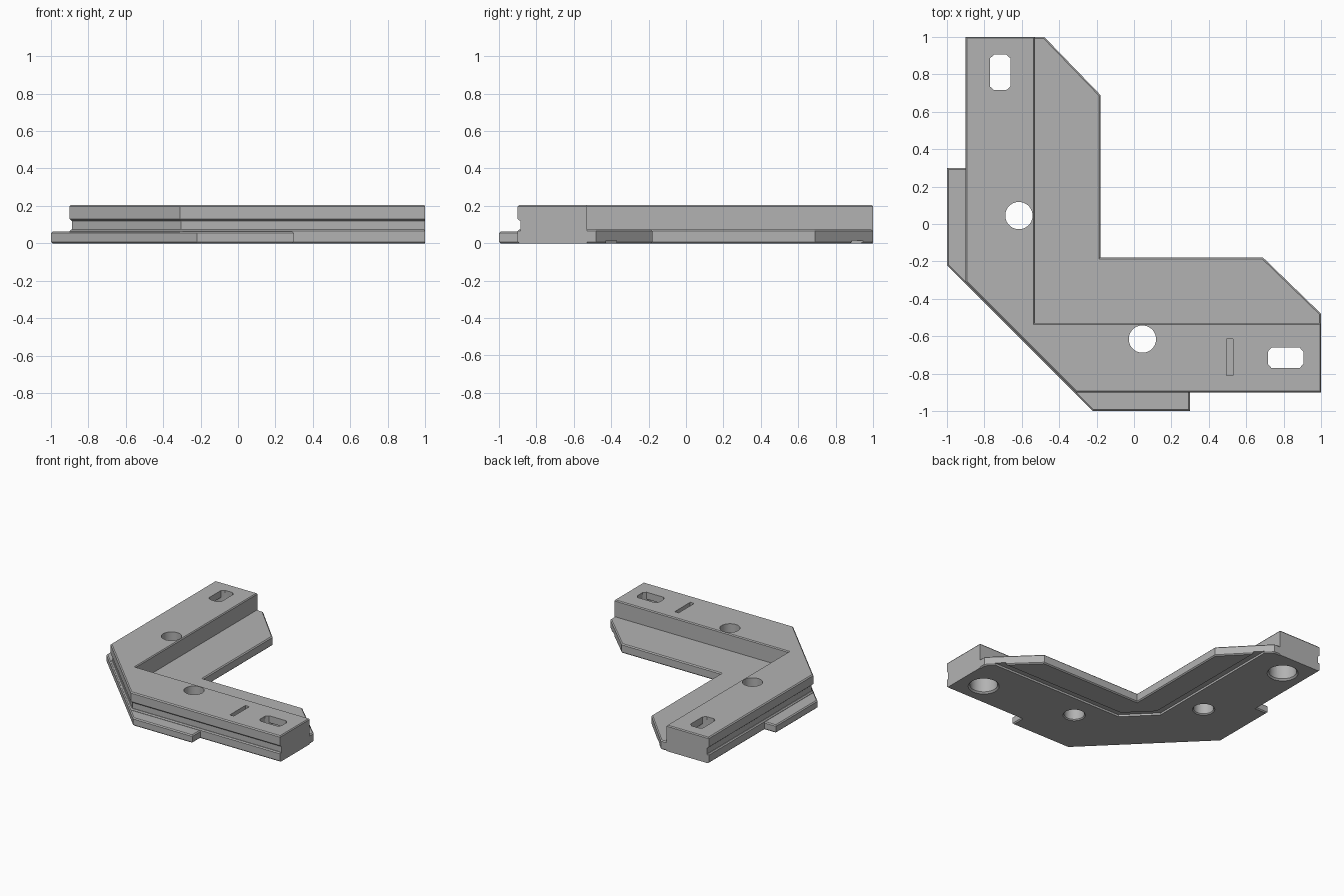
import bpy, bmesh, math
from mathutils import Vector

if "Cube" in bpy.data.objects:
    bpy.data.objects.remove(bpy.data.objects["Cube"])

grey = bpy.data.materials.new("plain grey")
grey.use_nodes = True
grey.diffuse_color = (0.45, 0.45, 0.45, 1)
grey.node_tree.nodes["Principled BSDF"].inputs["Base Color"].default_value = (0.45, 0.45, 0.45, 1)


def inset(pts, dists):
    """Move each edge of a counter-clockwise outline inwards by its own distance."""
    out, n = [], len(pts)
    for i in range(n):
        p = Vector(pts[i])
        a = (p - Vector(pts[i - 1])).normalized()
        b = (Vector(pts[(i + 1) % n]) - p).normalized()
        cross = a.x * b.y - a.y * b.x
        out.append(p + (a * dists[i] - b * dists[i - 1]) * (-1 / cross))
    return out


def loft(name, rings):
    """Solid through rings of (z, outline) with equal point counts."""
    bm = bmesh.new()
    loops = [[bm.verts.new((x, y, z)) for x, y in pts] for z, pts in rings]
    n = len(loops[0])
    for lo, hi in zip(loops, loops[1:]):
        for i in range(n):
            j = (i + 1) % n
            bm.faces.new((lo[i], lo[j], hi[j], hi[i]))
    bm.faces.new(loops[0][::-1])
    bm.faces.new(loops[-1])
    bmesh.ops.recalc_face_normals(bm, faces=bm.faces)
    mesh = bpy.data.meshes.new(name)
    bm.to_mesh(mesh)
    bm.free()
    mesh.materials.append(grey)
    ob = bpy.data.objects.new(name, mesh)
    bpy.context.collection.objects.link(ob)
    return ob


def plate(name, pts, top, bevel):
    """Flat plate with bevelled rims."""
    cut = inset(pts, [bevel] * len(pts))
    return loft(name, [(0, cut), (bevel, pts), (top - bevel, pts), (top, cut)])


def mirrored(half):
    """Complete an outline across the diagonal y = x."""
    return half + [(y, x) for x, y in reversed(half)]


def circle(cx, cy, r, n=40):
    return [(cx + r * math.cos(math.tau * i / n), cy + r * math.sin(math.tau * i / n))
            for i in range(n)]


def combine(body, other, operation):
    mod = body.modifiers.new(operation, "BOOLEAN")
    mod.operation, mod.solver, mod.object = operation, "EXACT", other
    bpy.context.view_layer.objects.active = body
    bpy.ops.object.modifier_apply(modifier=mod.name)
    bpy.data.objects.remove(other)


# Raised outer wall with a shallow groove along its three outer sides
wall = [(-0.53, -0.53), (-0.53, 1), (-0.9, 1), (-0.9, -0.31),
        (-0.31, -0.9), (1, -0.9), (1, -0.53)]
profile = [(0, 0.01, 0), (0.01, 0, 0), (0.06, 0, 0), (0.067, 0.014, 0), (0.118, 0.014, 0),
           (0.13, 0, 0), (0.197, 0, 0), (0.205, 0.008, 0.006)]
rings = []
for z, outer, rest in profile:
    rings.append((z, inset(wall, [outer if i in (2, 3, 4) else rest for i in range(7)])))
bracket = loft("corner_bracket", rings)

# Low inner flange with clipped corners
flange = mirrored([(-0.31, -0.9), (1, -0.9), (1, -0.48), (0.69, -0.18)])
flange.insert(4, (-0.18, -0.18))
combine(bracket, plate("flange", flange, 0.073, 0.008), "UNION")

# Projecting tabs joined round the clipped outer corner
tabs = mirrored([(-0.22, -1), (0.3, -1), (0.3, -0.8), (-0.2, -0.8)])
combine(bracket, plate("tabs", tabs, 0.062, 0.008), "UNION")


# Shallow channel under the flange
def channel_side(d):
    return [(1.1, -0.4 - d), (-0.2 - 0.414 * d, -0.4 - d),
            (-0.4 - d, -0.2 - 0.414 * d), (-0.4 - d, 1.1)]


channel = channel_side(-0.028) + channel_side(0.028)[::-1]
combine(bracket, loft("channel", [(-0.02, channel), (0.016, channel)]), "DIFFERENCE")

# Round holes, and slots above counterbores, on both arms
slot = [(0.095, 0.032), (0.075, 0.055)]
slot += [(-x, y) for x, y in reversed(slot)]
slot += [(-x, -y) for x, y in slot]
for flip in (False, True):
    def place(x, y):
        return (y, x) if flip else (x, y)

    hx, hy = place(0.045, -0.615)
    hole = [(z, circle(hx, hy, r)) for z, r in
            ((-0.01, 0.09), (0.008, 0.073), (0.3, 0.073))]
    combine(bracket, loft("hole", hole), "DIFFERENCE")

    sx, sy = place(0.81, -0.715)
    bore = [(z, circle(sx, sy, r)) for z, r in
            ((-0.01, 0.122), (0.012, 0.1), (0.15, 0.1))]
    combine(bracket, loft("counterbore", bore), "DIFFERENCE")
    outline = [place(0.81 + x, -0.715 + y) for x, y in slot]
    combine(bracket, loft("slot", [(0.1, outline), (0.3, outline)]), "DIFFERENCE")

# Narrow engraved slit on one arm
slit = [(0.495, -0.81), (0.53, -0.81), (0.53, -0.615), (0.495, -0.615)]
combine(bracket, loft("slit", [(0.17, slit), (0.3, slit)]), "DIFFERENCE")

bpy.ops.object.select_all(action="DESELECT")
bracket.select_set(True)
bpy.context.view_layer.objects.active = bracket
bpy.ops.object.shade_smooth_by_angle(angle=math.radians(25))
